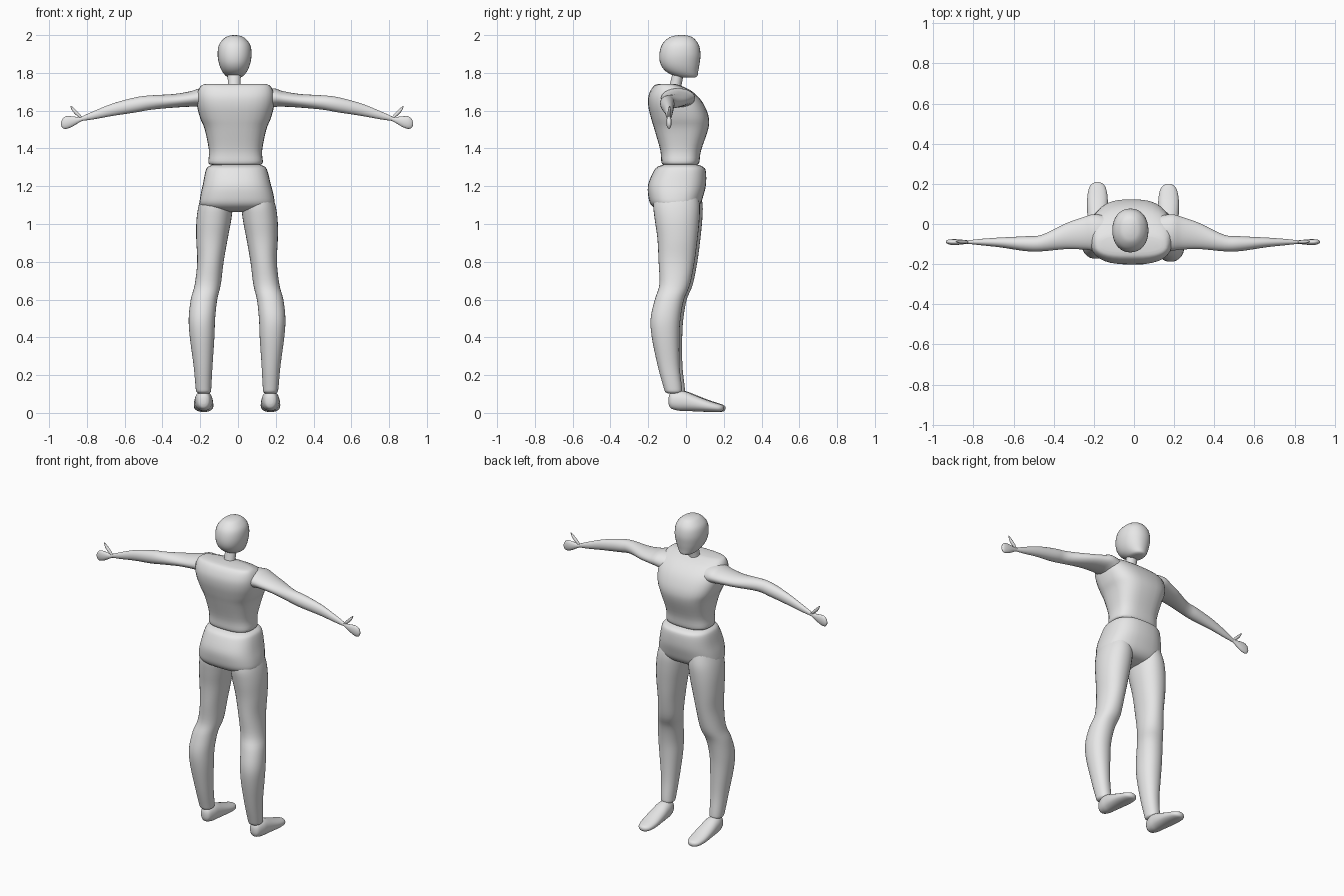
import bpy, bmesh, math

grey = bpy.data.materials.new("plain_grey")
grey.diffuse_color = (0.8, 0.8, 0.8, 1)

MIRROR_X = -0.005  # body mid plane


def spline(rows, steps):
    """Catmull-Rom interpolation between cross-section rows."""
    out = []
    for i in range(len(rows) - 1):
        p0, p1, p2 = rows[max(i - 1, 0)], rows[i], rows[i + 1]
        p3 = rows[min(i + 2, len(rows) - 1)]
        for s in range(steps):
            t = s / steps
            out.append([0.5 * (2 * b + (c - a) * t + (2 * a - 5 * b + 4 * c - d) * t * t
                               + (3 * b - a - 3 * c + d) * t ** 3)
                        for a, b, c, d in zip(p0, p1, p2, p3)])
    out.append(list(rows[-1]))
    return out


def loft(name, axis, rows, power=2.0, sides=32, steps=4, mirror=False, dy=0.0):
    """Skin rows of (position on axis, centre u, centre v, radius u, radius v)."""
    bm = bmesh.new()
    rings = []
    for p, cu, cv, ru, rv in spline(rows, steps):
        ring = []
        for k in range(sides):
            a = 2 * math.pi * k / sides
            c, s = math.cos(a), math.sin(a)
            u = cu + max(ru, 0.002) * math.copysign(abs(c) ** (2 / power), c)
            v = cv + max(rv, 0.002) * math.copysign(abs(s) ** (2 / power), s)
            x, y, z = {"x": (p, u, v), "y": (u, p, v), "z": (u, v, p)}[axis]
            if mirror:
                x = 2 * MIRROR_X - x
            ring.append(bm.verts.new((x, y + dy, z)))
        rings.append(ring)
    for r0, r1 in zip(rings, rings[1:]):
        for k in range(sides):
            j = (k + 1) % sides
            bm.faces.new((r0[k], r0[j], r1[j], r1[k]))
    bm.faces.new(rings[0])
    bm.faces.new(rings[-1])
    bmesh.ops.recalc_face_normals(bm, faces=bm.faces[:])
    me = bpy.data.meshes.new(name)
    bm.to_mesh(me)
    bm.free()
    me.materials.append(grey)
    me.polygons.foreach_set("use_smooth", [True] * len(me.polygons))
    me.set_sharp_from_angle(angle=math.radians(50))
    ob = bpy.data.objects.new(name, me)
    bpy.context.collection.objects.link(ob)
    return ob


# Head and neck
loft("head", "z", [
    (1.775, -0.018, 0.015, 0.025, 0.03), (1.783, -0.018, 0.0, 0.045, 0.06),
    (1.81, -0.018, -0.022, 0.067, 0.087), (1.85, -0.018, -0.032, 0.083, 0.104),
    (1.90, -0.018, -0.032, 0.09, 0.109), (1.95, -0.018, -0.03, 0.082, 0.097),
    (1.985, -0.018, -0.027, 0.053, 0.066), (1.997, -0.018, -0.025, 0.025, 0.034),
    (2.0, -0.018, -0.022, 0.004, 0.006)], power=2.15)
loft("neck", "z", [
    (1.70, -0.02, -0.062, 0.036, 0.034), (1.75, -0.02, -0.052, 0.034, 0.031),
    (1.81, -0.02, -0.038, 0.036, 0.031)])

# Upper body, widest at the shoulders
loft("torso", "z", [
    (1.313, -0.013, -0.03, 0.125, 0.085), (1.325, -0.013, -0.03, 0.144, 0.1),
    (1.39, -0.013, -0.028, 0.141, 0.108), (1.50, -0.013, -0.025, 0.163, 0.142),
    (1.56, -0.013, -0.032, 0.187, 0.153), (1.62, -0.013, -0.049, 0.203, 0.15),
    (1.67, -0.013, -0.066, 0.206, 0.134), (1.71, -0.013, -0.083, 0.197, 0.103),
    (1.735, -0.013, -0.1, 0.178, 0.065), (1.742, -0.013, -0.1, 0.15, 0.04)], power=2.8)

# Hips, closed underneath between the legs
loft("hips", "z", [
    (1.314, -0.008, -0.03, 0.125, 0.09), (1.303, -0.008, -0.03, 0.15, 0.12),
    (1.28, -0.008, -0.033, 0.164, 0.138), (1.21, -0.006, -0.047, 0.18, 0.153),
    (1.15, -0.005, -0.054, 0.194, 0.146), (1.105, -0.005, -0.056, 0.196, 0.131),
    (1.078, -0.005, -0.053, 0.165, 0.1), (1.064, -0.005, -0.05, 0.1, 0.05)], power=2.6)

LEG = [
    (1.17, 0.10, -0.05, 0.075, 0.11), (1.10, 0.108, -0.05, 0.09, 0.123),
    (1.02, 0.118, -0.047, 0.092, 0.118), (0.92, 0.128, -0.045, 0.083, 0.106),
    (0.80, 0.136, -0.05, 0.07, 0.095), (0.68, 0.15, -0.06, 0.069, 0.081),
    (0.60, 0.17, -0.088, 0.07, 0.077), (0.50, 0.181, -0.108, 0.07, 0.079),
    (0.40, 0.18, -0.108, 0.065, 0.073), (0.25, 0.175, -0.092, 0.05, 0.058),
    (0.14, 0.173, -0.071, 0.042, 0.049), (0.112, 0.172, -0.066, 0.038, 0.044),
    (0.102, 0.172, -0.064, 0.025, 0.03)]
FOOT = [
    (-0.092, 0.172, 0.065, 0.012, 0.018), (-0.08, 0.172, 0.066, 0.031, 0.042),
    (-0.04, 0.172, 0.065, 0.044, 0.053), (0.0, 0.172, 0.061, 0.048, 0.051),
    (0.05, 0.172, 0.05, 0.051, 0.042), (0.12, 0.172, 0.035, 0.051, 0.03),
    (0.17, 0.172, 0.027, 0.042, 0.022), (0.192, 0.172, 0.025, 0.026, 0.016),
    (0.2, 0.172, 0.025, 0.008, 0.006)]
ARM = [
    (0.12, -0.045, 1.655, 0.085, 0.06), (0.19, -0.042, 1.668, 0.09, 0.05),
    (0.24, -0.046, 1.662, 0.081, 0.041), (0.33, -0.061, 1.652, 0.064, 0.036),
    (0.45, -0.095, 1.643, 0.041, 0.038), (0.53, -0.098, 1.631, 0.037, 0.04),
    (0.65, -0.092, 1.606, 0.025, 0.033), (0.75, -0.09, 1.577, 0.016, 0.022),
    (0.815, -0.09, 1.558, 0.009, 0.012)]
HAND = [
    (0.80, -0.09, 1.561, 0.007, 0.008), (0.83, -0.09, 1.552, 0.01, 0.014),
    (0.87, -0.09, 1.542, 0.014, 0.028), (0.90, -0.09, 1.537, 0.014, 0.033),
    (0.918, -0.089, 1.533, 0.01, 0.025), (0.927, -0.089, 1.531, 0.004, 0.008)]
THUMB = [
    (1.555, 0.815, -0.09, 0.006, 0.005), (1.58, 0.838, -0.089, 0.013, 0.009),
    (1.602, 0.858, -0.088, 0.011, 0.008), (1.625, 0.875, -0.087, 0.003, 0.003)]

# Limbs, repeated on both sides; one leg stands slightly further forward
for side, flip in (("right", False), ("left", True)):
    shift = 0.015 if flip else 0.0
    loft(side + "_leg", "z", LEG, power=2.15, mirror=flip, dy=shift)
    loft(side + "_foot", "y", FOOT, power=2.2, mirror=flip, dy=shift * 0.6)
    loft(side + "_arm", "x", ARM, mirror=flip)
    loft(side + "_hand", "x", HAND, sides=20, mirror=flip)
    loft(side + "_thumb", "z", THUMB, sides=14, mirror=flip)
